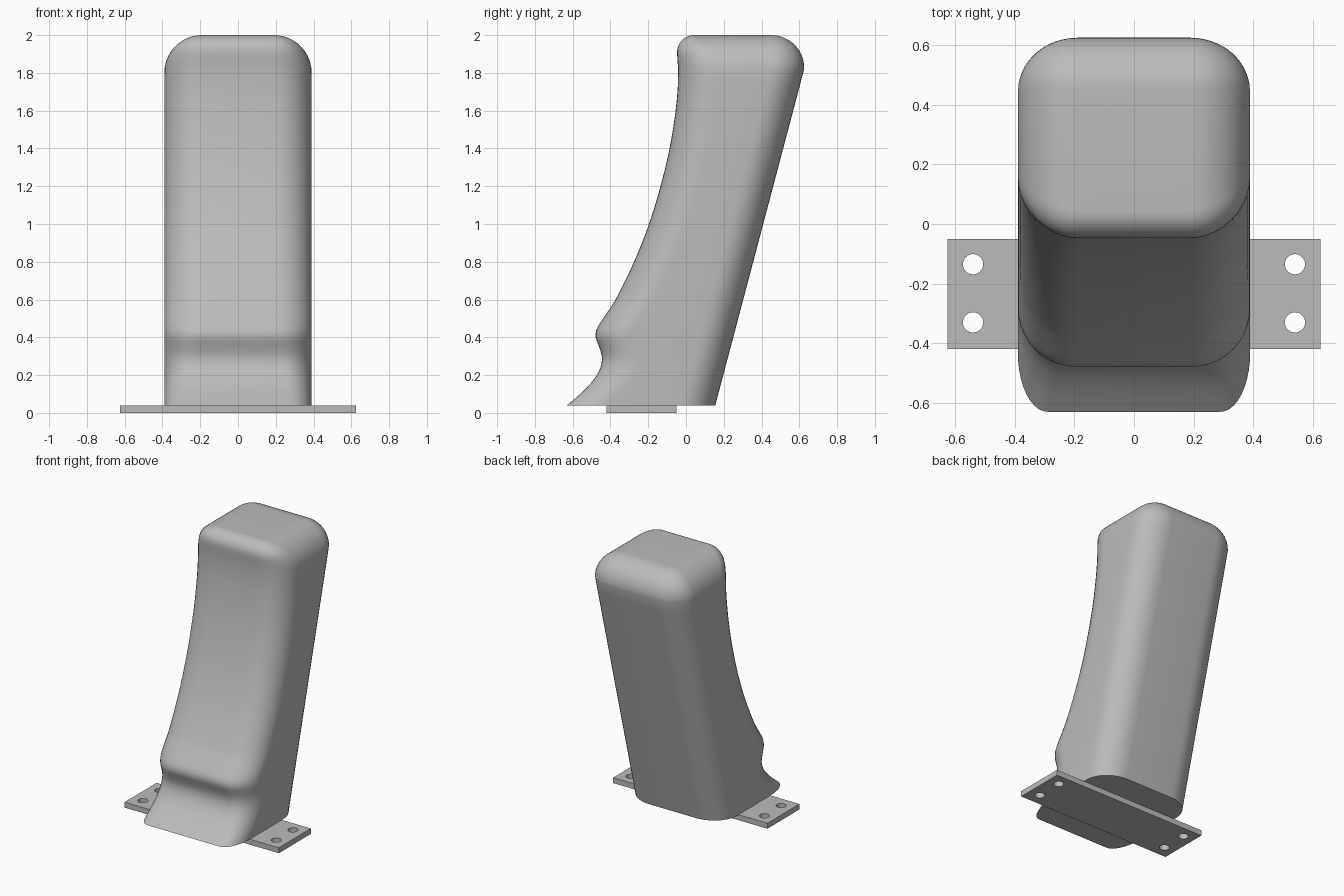
import bpy, bmesh, math

if "Cube" in bpy.data.objects:
    bpy.data.objects.remove(bpy.data.objects["Cube"])

grey = bpy.data.materials.new("plain_grey")
grey.diffuse_color = (0.5, 0.5, 0.5, 1)
grey.use_nodes = True
grey.node_tree.nodes["Principled BSDF"].inputs["Base Color"].default_value = grey.diffuse_color

# Front outline as (z, y) points, up to the start of the top rounding
FRONT = [(0.04, -.63), (0.10, -.56), (0.15, -.51), (0.20, -.472), (0.25, -.45),
         (0.30, -.446), (0.35, -.46), (0.40, -.478), (0.44, -.475), (0.48, -.452),
         (0.53, -.418), (0.60, -.373), (0.80, -.275), (1.0, -.196), (1.2, -.135),
         (1.4, -.087), (1.6, -.055), (1.75, -.042), (1.82, -.042), (1.9, -.047), (2.0, -.047)]


def smooth(points, z):
    """Cubic interpolation through the outline points."""
    n = len(points)

    def slope(i):
        a, b = points[max(i - 1, 0)], points[min(i + 1, n - 1)]
        return (b[1] - a[1]) / (b[0] - a[0])
    i = max(j for j in range(n - 1) if points[j][0] <= z + 1e-9)
    (z0, y0), (z1, y1) = points[i], points[i + 1]
    h = z1 - z0
    t = (z - z0) / h
    return ((2*t**3 - 3*t**2 + 1) * y0 + (t**3 - 2*t**2 + t) * h * slope(i)
            + (3*t**2 - 2*t**3) * y1 + (t**3 - t**2) * h * slope(i + 1))


def inset(z, start, height, depth):
    """Quarter-ellipse pull-in towards the top."""
    u = min(max((z - start) / height, 0), 1)
    return depth * (1 - math.sqrt(1 - u * u))


def section(z, steps=10):
    """Rounded rectangle across the body at one height."""
    side = inset(z, 1.8, 0.2, 0.2)
    half = 0.39 - side
    front = smooth(FRONT, z) + inset(z, 1.91, 0.09, 0.09)
    back = min(0.155 + (z - 0.04) * 0.2645, 0.625) - inset(z, 1.83, 0.17, 0.175)
    rx = max(0.2 - side, 0.002)
    k = rx / 0.2
    low = min(max((z - 0.04) / 0.4, 0), 1)
    rf = rx * (0.5 + 0.5 * low)
    corners = [(half, front, rf, 0.2 * k, 1, -1), (half, back, rx, 0.18 * k, 1, 1),
               (-half, back, rx, 0.18 * k, -1, 1), (-half, front, rf, 0.2 * k, -1, -1)]
    ring = []
    for c, (x, y, a, b, sx, sy) in enumerate(corners):
        for s in range(steps + 1):
            ang = math.radians(-90 + 90 * c + 90 * s / steps)
            ring.append((x - sx * a + a * math.cos(ang), y - sy * b + b * math.sin(ang), z))
    return ring


# Body: stacked sections skinned together
heights = [0.04 + 0.02 * i for i in range(32)]
heights += [0.68 + 0.07 * i for i in range(16)]
heights += [1.8 + 0.2 * math.sin(math.radians(90 * i / 16)) for i in range(1, 17)]
bm = bmesh.new()
rings = [[bm.verts.new(p) for p in section(z)] for z in heights]
for lower, upper in zip(rings, rings[1:]):
    for i in range(len(lower)):
        j = (i + 1) % len(lower)
        bm.faces.new((lower[i], lower[j], upper[j], upper[i]))
bm.faces.new(rings[-1])
bm.faces.new(rings[0][::-1])
bmesh.ops.recalc_face_normals(bm, faces=bm.faces)
mesh = bpy.data.meshes.new("body")
bm.to_mesh(mesh)
bm.free()
body = bpy.data.objects.new("body", mesh)
bpy.context.collection.objects.link(body)
mesh.materials.append(grey)

# Mounting plate: flat outline with four screw holes, extruded
curve = bpy.data.curves.new("mounting_plate", "CURVE")
curve.dimensions = "2D"
curve.fill_mode = "BOTH"
curve.extrude = 0.02


def outline(points):
    spline = curve.splines.new("POLY")
    spline.points.add(len(points) - 1)
    for p, (x, y) in zip(spline.points, points):
        p.co = (x, y, 0, 1)
    spline.use_cyclic_u = True


outline([(-.625, -.42), (.625, -.42), (.625, -.05), (-.625, -.05)])
for cx in (-.54, .54):
    for cy in (-.135, -.33):
        outline([(cx + .034 * math.cos(a * math.tau / 32), cy + .034 * math.sin(a * math.tau / 32))
                 for a in range(32)])
plate = bpy.data.objects.new("mounting_plate", curve)
plate.location.z = 0.02
bpy.context.collection.objects.link(plate)
curve.materials.append(grey)
bpy.ops.object.select_all(action="DESELECT")
plate.select_set(True)
bpy.context.view_layer.objects.active = plate
bpy.ops.object.convert(target="MESH")

# Smooth shading with sharp rims
for ob in (body, bpy.context.view_layer.objects.active):
    bpy.ops.object.select_all(action="DESELECT")
    ob.select_set(True)
    bpy.context.view_layer.objects.active = ob
    bpy.ops.object.shade_smooth_by_angle(angle=math.radians(35))
